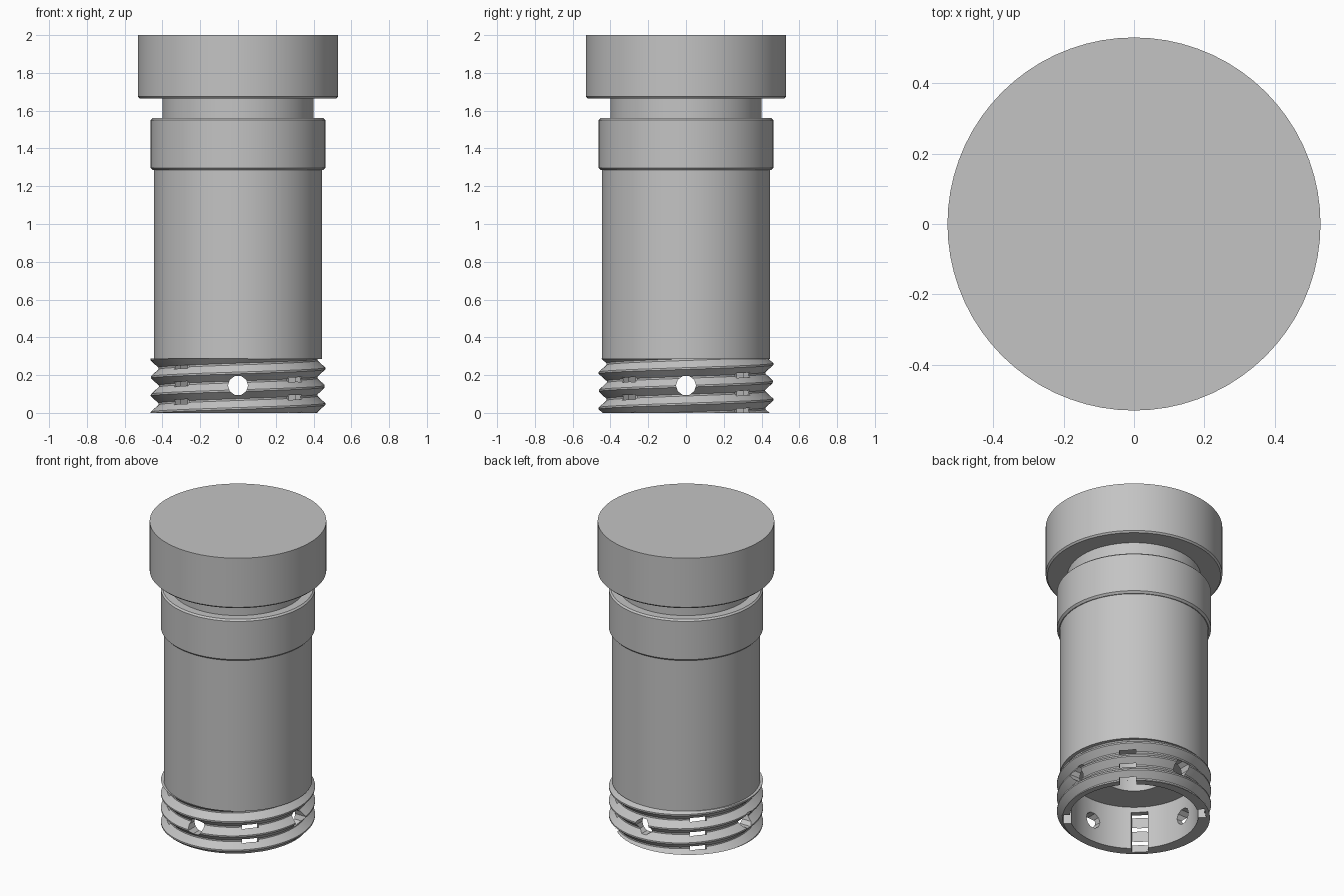
import bpy, bmesh, math
from mathutils import Matrix

cube = bpy.data.objects.get("Cube")
if cube:
    bpy.data.objects.remove(cube, do_unlink=True)

SEG = 72
steel = bpy.data.materials.new("grey_steel")
steel.use_nodes = True
steel.diffuse_color = (0.55, 0.55, 0.55, 1)
steel.node_tree.nodes["Principled BSDF"].inputs["Base Color"].default_value = steel.diffuse_color


def finish(bm, name):
    bmesh.ops.remove_doubles(bm, verts=bm.verts, dist=1e-5)
    bmesh.ops.recalc_face_normals(bm, faces=bm.faces)
    mesh = bpy.data.meshes.new(name)
    bm.to_mesh(mesh)
    bm.free()
    mesh.materials.append(steel)
    obj = bpy.data.objects.new(name, mesh)
    bpy.context.collection.objects.link(obj)
    return obj


def smooth(obj):
    bpy.ops.object.select_all(action='DESELECT')
    obj.select_set(True)
    bpy.context.view_layer.objects.active = obj
    bpy.ops.object.shade_smooth_by_angle(angle=math.radians(25))


def revolve(name, column, closed=False):
    """Skin the (radius, z) columns given by column(turn) around the axis."""
    bm = bmesh.new()
    rings = []
    for i in range(SEG + 1):
        a = math.tau * i / SEG
        rings.append([bm.verts.new((r * math.cos(a), r * math.sin(a), z))
                      for r, z in column(i / SEG)])
    n = len(rings[0])
    for a, b in zip(rings, rings[1:]):
        for j in range(n if closed else n - 1):
            k = (j + 1) % n
            bm.faces.new((a[j], b[j], b[k], a[k]))
    bmesh.ops.remove_doubles(bm, verts=bm.verts, dist=1e-5)
    bmesh.ops.dissolve_degenerate(bm, edges=bm.edges, dist=1e-5)
    return finish(bm, name)


def lathe(name, points):
    obj = revolve(name, lambda turn: points)
    smooth(obj)


# Main tube with a blind bore and a shoulder underneath
lathe("main_tube", [(0, 0.6), (0.19, 0.6), (0.19, 0.285), (0.445, 0.285),
                    (0.445, 1.30), (0, 1.30)])
# Raised band, chamfered on both rims
lathe("upper_band", [(0, 1.285), (0.45, 1.285), (0.462, 1.297), (0.462, 1.55),
                     (0.452, 1.56), (0, 1.56)])
lathe("neck", [(0, 1.55), (0.40, 1.55), (0.40, 1.67), (0, 1.67)])
lathe("cap", [(0, 1.665), (0.52, 1.665), (0.53, 1.675), (0.53, 2.0), (0, 2.0)])

# Threaded collar: the helix is clipped flat at its bottom and top
PITCH, TOP, ROOT, CREST, BORE = 0.094, 0.287, 0.422, 0.462, 0.385


def thread_column(turn):
    points = []
    for k in range(-2, 5):
        for part in (0.05, 0.45, 0.55, 0.95):
            z = min(max(PITCH * (k + part + turn), 0), TOP)
            phase = (z / PITCH - turn) % 1
            height = min(max((0.45 - abs(phase - 0.5)) / 0.4, 0), 1)
            points.append((ROOT + (CREST - ROOT) * height, z))
    return points + [(BORE, TOP), (BORE, 0)]


collar = revolve("threaded_collar", thread_column, closed=True)


# Four radial holes and four keyways opening at the bottom
def cutter(name, bm):
    obj = finish(bm, name)
    obj.hide_render = True
    obj.hide_set(True)
    mod = collar.modifiers.new(name, 'BOOLEAN')
    mod.operation, mod.solver, mod.object = 'DIFFERENCE', 'EXACT', obj
    return obj


helpers = []
for i in range(4):
    turn = Matrix.Rotation(i * math.pi / 2, 4, 'Z')
    bm = bmesh.new()
    bmesh.ops.create_cone(bm, cap_ends=True, segments=10, radius1=0.053, radius2=0.053, depth=0.3,
                          matrix=turn @ Matrix.Translation((0.42, 0, 0.145))
                          @ Matrix.Rotation(math.pi / 2, 4, 'Y'))
    helpers.append(cutter(f"hole_cutter_{i}", bm))
    bm = bmesh.new()
    bmesh.ops.create_cube(bm, size=1, matrix=turn @ Matrix.Rotation(math.pi / 4, 4, 'Z')
                          @ Matrix.Translation((0.379, 0, 0.1))
                          @ Matrix.Diagonal((0.1, 0.1, 0.3, 1)))
    helpers.append(cutter(f"keyway_cutter_{i}", bm))

# Bake the cuts and drop the cutters
bpy.context.view_layer.update()
graph = bpy.context.evaluated_depsgraph_get()
baked = bpy.data.meshes.new_from_object(collar.evaluated_get(graph))
collar.modifiers.clear()
collar.data = baked
for obj in helpers:
    bpy.data.objects.remove(obj, do_unlink=True)
smooth(collar)
